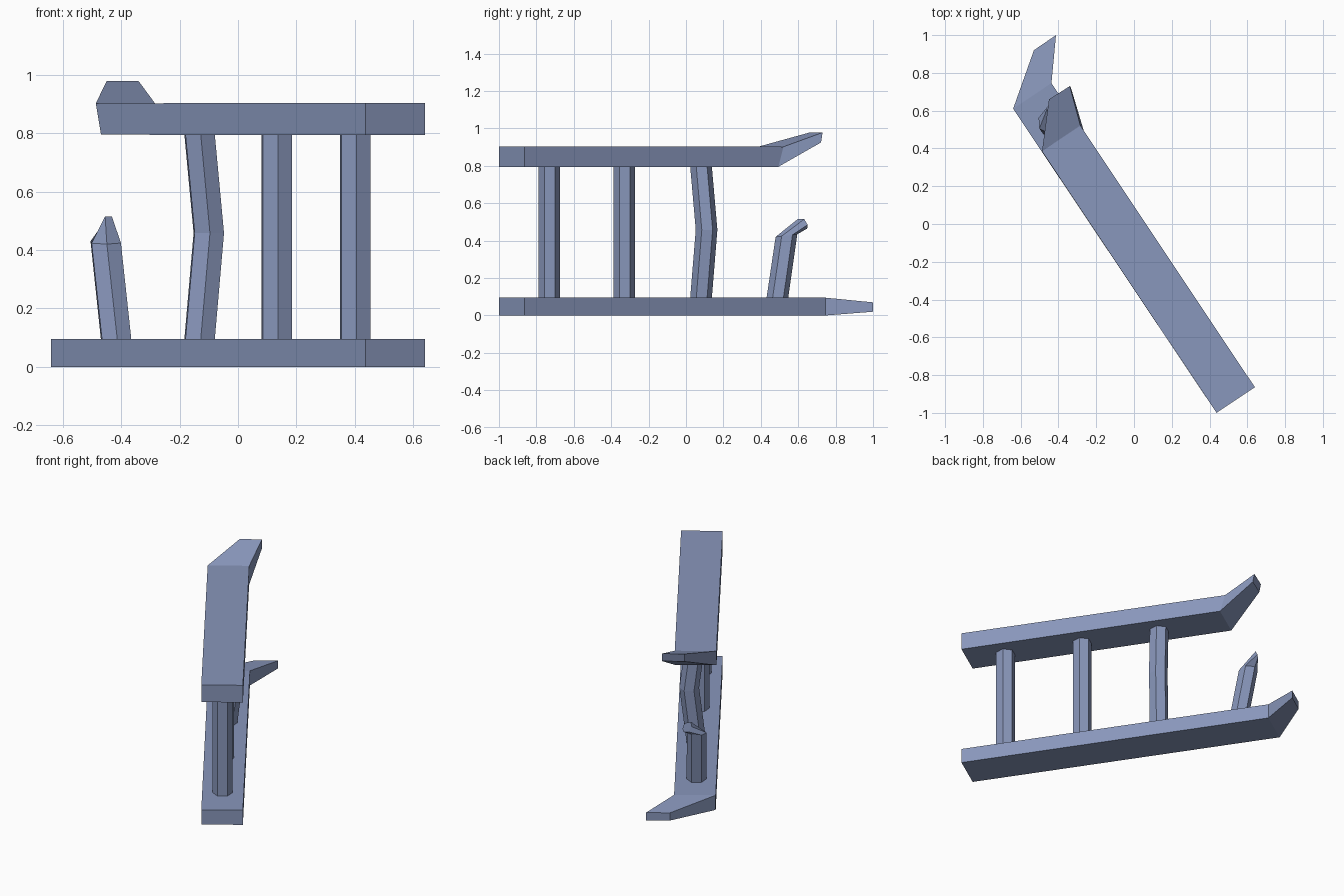
import bpy, bmesh
from math import sin, cos, radians

if "Cube" in bpy.data.objects:
    bpy.data.objects.remove(bpy.data.objects["Cube"])

ANGLE = 33.9  # the ladder's crosswise direction in plan

# Slate blue-grey finish shared by all parts
slate = bpy.data.materials.new("slate_blue")
slate.diffuse_color = (0.25, 0.31, 0.50, 1)
slate.use_nodes = True
slate.node_tree.nodes["Principled BSDF"].inputs["Base Color"].default_value = slate.diffuse_color


def loft(name, rings):
    """Join matching rings of points into a closed flat-shaded solid."""
    bm = bmesh.new()
    vs = [[bm.verts.new(p) for p in r] for r in rings]
    n = len(vs[0])
    for a, b in zip(vs, vs[1:]):
        for i in range(n):
            j = (i + 1) % n
            bm.faces.new((a[i], a[j], b[j], b[i]))
    bm.faces.new(vs[0])
    bm.faces.new(vs[-1])
    bmesh.ops.recalc_face_normals(bm, faces=bm.faces)
    me = bpy.data.meshes.new(name)
    bm.to_mesh(me)
    bm.free()
    me.materials.append(slate)
    bpy.context.collection.objects.link(bpy.data.objects.new(name, me))


def section(left, right, z0, z1, shift=(0, 0)):
    """Rectangular rail section; shift moves the lower edge in plan."""
    (lx, ly), (rx, ry), (sx, sy) = left, right, shift
    return [(lx + sx, ly + sy, z0), (rx + sx, ry + sy, z0),
            (rx, ry, z1), (lx, ly, z1)]


def hexagon(x, y, z, r=0.058, tilt=0.0):
    """Six-sided rung section, optionally leaning along y."""
    ring = []
    for k in range(6):
        a = radians(ANGLE + 60 * k)
        ring.append((x + r * cos(a), y + r * sin(a), z - tilt * r * sin(a)))
    return ring


# Side rails with broken, tapered tips
NEAR = ((0.437, -1.0), (0.64, -0.864))
loft("lower_rail", [
    section(*NEAR, 0.0, 0.095),
    section((-0.64, 0.61), (-0.437, 0.746), 0.0, 0.095),
    section((-0.53, 0.92), (-0.413, 1.0), 0.02, 0.07)])
loft("upper_rail", [
    section(*NEAR, 0.793, 0.904),
    section((-0.487, 0.385), (-0.284, 0.521), 0.795, 0.902, (0.018, -0.027)),
    section((-0.45, 0.66), (-0.34, 0.73), 0.925, 0.978, (0.006, -0.008))])

# Straight rungs
for i, (x, y) in enumerate([(0.402, -0.732), (0.133, -0.331)]):
    loft(f"rung_{i + 1}", [hexagon(x, y, 0.09), hexagon(x, y, 0.8)])

# Cracked rung
loft("bent_rung", [hexagon(-0.132, 0.080, 0.09),
                   hexagon(-0.100, 0.110, 0.458),
                   hexagon(-0.132, 0.080, 0.8)])

# Snapped rung stub ending in a narrow splinter
splinter = [(-0.430, 0.650, 0.485), (-0.437, 0.648, 0.465),
            (-0.455, 0.625, 0.462), (-0.462, 0.605, 0.490),
            (-0.455, 0.597, 0.515), (-0.432, 0.632, 0.515)]
loft("broken_rung", [hexagon(-0.417, 0.488, 0.09),
                     hexagon(-0.453, 0.537, 0.427, tilt=-0.12),
                     splinter])
